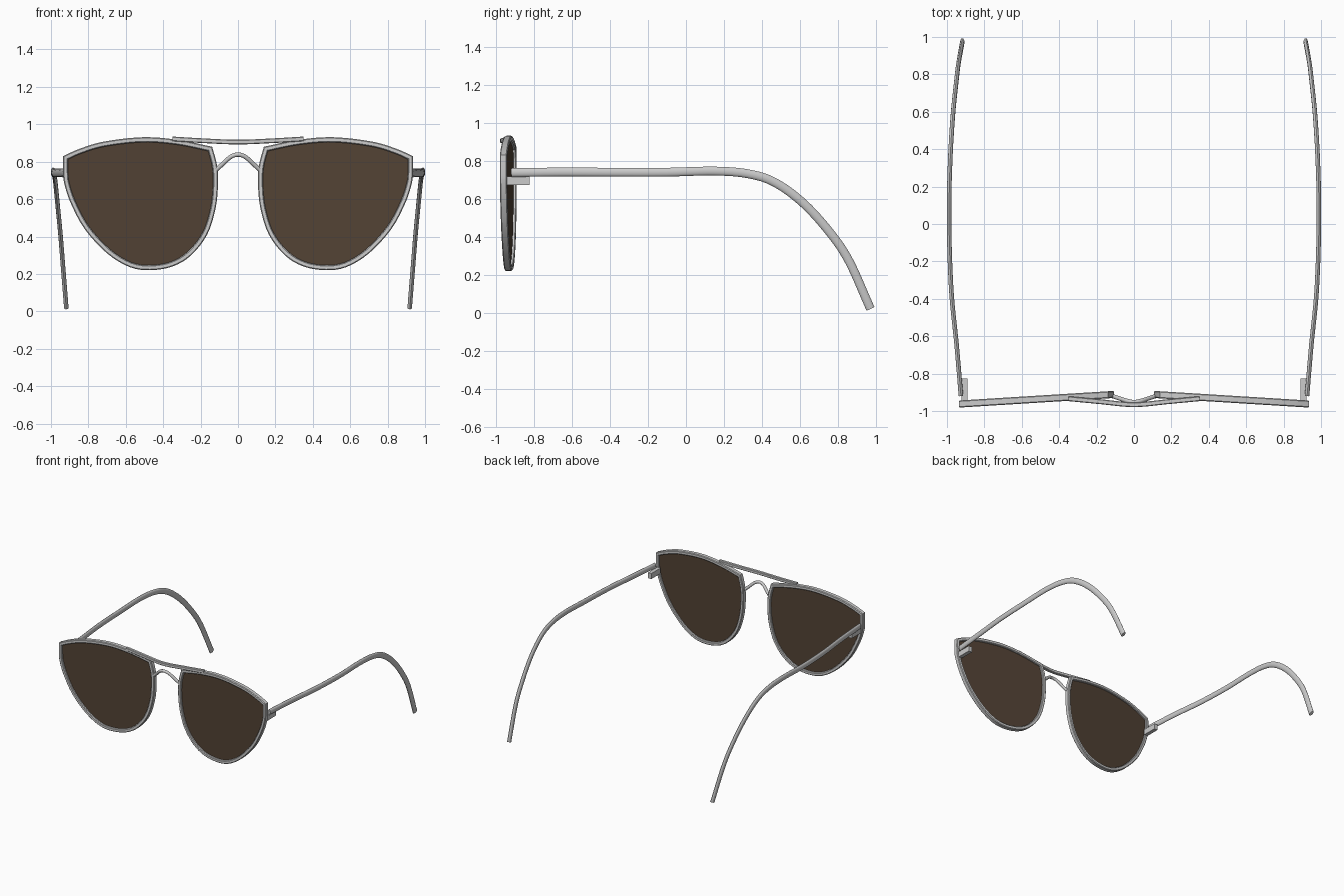
import bpy, bmesh, math
from mathutils import Vector

if "Cube" in bpy.data.objects:
    bpy.data.objects.remove(bpy.data.objects["Cube"])


def spline(pts, n=6):
    """Smooth open path through a few points."""
    p = [Vector(q) for q in pts]
    p = [2 * p[0] - p[1]] + p + [2 * p[-1] - p[-2]]
    out = []
    for a, b, c, d in zip(p, p[1:], p[2:], p[3:]):
        for i in range(n):
            t = i / n
            out.append(0.5 * (2 * b + (c - a) * t + (2 * a - 5 * b + 4 * c - d) * t * t
                              + (3 * b - a - 3 * c + d) * t ** 3))
    return out + [p[-2]]


def finish(bm, name, mirror=False, angle=40):
    bmesh.ops.recalc_face_normals(bm, faces=bm.faces)
    me = bpy.data.meshes.new(name)
    bm.to_mesh(me)
    bm.free()
    ob = bpy.data.objects.new(name, me)
    bpy.context.collection.objects.link(ob)
    bpy.ops.object.select_all(action='DESELECT')
    ob.select_set(True)
    bpy.context.view_layer.objects.active = ob
    bpy.ops.object.shade_smooth_by_angle(angle=math.radians(angle))
    if mirror:
        mod = ob.modifiers.new("Mirror", 'MIRROR')
        mod.use_mirror_merge = False
    return ob


def frames(path, ref, closed):
    """Mitred side and up vectors along a path."""
    n = len(path)
    for i, p in enumerate(path):
        a = path[i - 1] if closed or i else None
        b = path[(i + 1) % n] if closed or i < n - 1 else None
        d0 = (p - a).normalized() if a is not None else (b - p).normalized()
        d1 = (b - p).normalized() if b is not None else d0
        t = (d0 + d1).normalized()
        side = t.cross(ref).normalized()
        up = side.cross(t)
        yield p, side / max(t.dot(d1), 0.5), up


def sweep(name, path, profile, ref, closed=False, mirror=False):
    bm = bmesh.new()
    rings = [[bm.verts.new(p + s * u + w * v) for u, v in profile]
             for p, s, w in frames(path, ref, closed)]
    k = len(profile)
    for r, q in zip(rings, rings[1:] + (rings[:1] if closed else [])):
        for j in range(k):
            bm.faces.new((r[j], r[(j + 1) % k], q[(j + 1) % k], q[j]))
    if not closed:
        bm.faces.new(rings[0])
        bm.faces.new(rings[-1])
    return finish(bm, name, mirror)


def ellipse(a, b, n=12):
    return [(a * math.cos(2 * math.pi * i / n), b * math.sin(2 * math.pi * i / n)) for i in range(n)]


def chamfered(a, b, c):
    return [(a, b - c), (a - c, b), (c - a, b), (-a, b - c),
            (-a, c - b), (c - a, -b), (a - c, -b), (a, c - b)]


X, Y = Vector((1, 0, 0)), Vector((0, 1, 0))


def lens_plane(x):
    return -0.912 - 0.062 * (x - 0.12)


# Lens outline: top curve and lower curve meeting at two corners
top = [(.935, .83), (.85, .868), (.72, .907), (.51, .931), (.32, .917), (.138, .88)]
low = [(.138, .88), (.112, .78), (.107, .68), (.12, .55), (.165, .41), (.25, .30), (.35, .24),
       (.47, .22), (.58, .237), (.70, .31), (.82, .44), (.895, .58), (.928, .68), (.935, .74), (.935, .83)]
outer = spline([(x, 0, z) for x, z in top])[:-1] + spline([(x, 0, z) for x, z in low], 4)[:-1]

# Rims follow the outline, moved inwards by half their width
sign = 1 if next(frames(outer[12:14], Y, False))[1].z < 0 else -1
centre = [p + s * sign * .0135 for p, s, w in frames(outer, Y, True)]
rim = sweep("rim", centre, chamfered(.0135, .019, .005), Y, True, True)
for v in rim.data.vertices:
    v.co.y += lens_plane(v.co.x)

# Tinted lenses
bm = bmesh.new()
face = bm.faces.new([bm.verts.new((p.x, lens_plane(p.x) - .004, p.z)) for p in centre])
ext = bmesh.ops.extrude_face_region(bm, geom=[face], use_keep_orig=True)
for v in ext["geom"]:
    if isinstance(v, bmesh.types.BMVert):
        v.co.y += .008
lens = finish(bm, "lens", True)
tint = bpy.data.materials.new("brown_tint")
tint.diffuse_color = (.085, .055, .035, .93)
tint.use_nodes = True
tint.node_tree.nodes["Principled BSDF"].inputs["Base Color"].default_value = tint.diffuse_color
lens.data.materials.append(tint)

# Brow bar and nose bridge
sweep("brow_bar", spline([(-.35, -.934, .922), (-.18, -.95, .912), (0, -.966, .905),
                          (.18, -.95, .912), (.35, -.934, .922)]), chamfered(.0125, .013, .004), Y)
sweep("nose_bridge", spline([(-.122, -.918, .752), (-.085, -.93, .785), (-.04, -.945, .825), (0, -.952, .838),
                             (.04, -.945, .825), (.085, -.93, .785), (.122, -.918, .752)]),
      ellipse(.0115, .0115), Y)

# Temple arms with curved ear hooks
arm = [(.925, -.92, .738), (.948, -.65, .741), (.975, -.38, .74), (.987, -.1, .74), (.988, .15, .746),
       (.983, .33, .731), (.976, .47, .685), (.965, .62, .575), (.95, .76, .42), (.938, .86, .27), (.918, .972, .02)]
sweep("temple_arm", spline(arm), ellipse(.023, .012), X, mirror=True)

# Hinge blocks under the arm roots
bm = bmesh.new()
bmesh.ops.create_cube(bm, size=1)
for v in bm.verts:
    v.co = (.906 + v.co.x * .03, -.885 + v.co.y * .12, .695 + v.co.z * .045)
finish(bm, "hinge_block", True)
